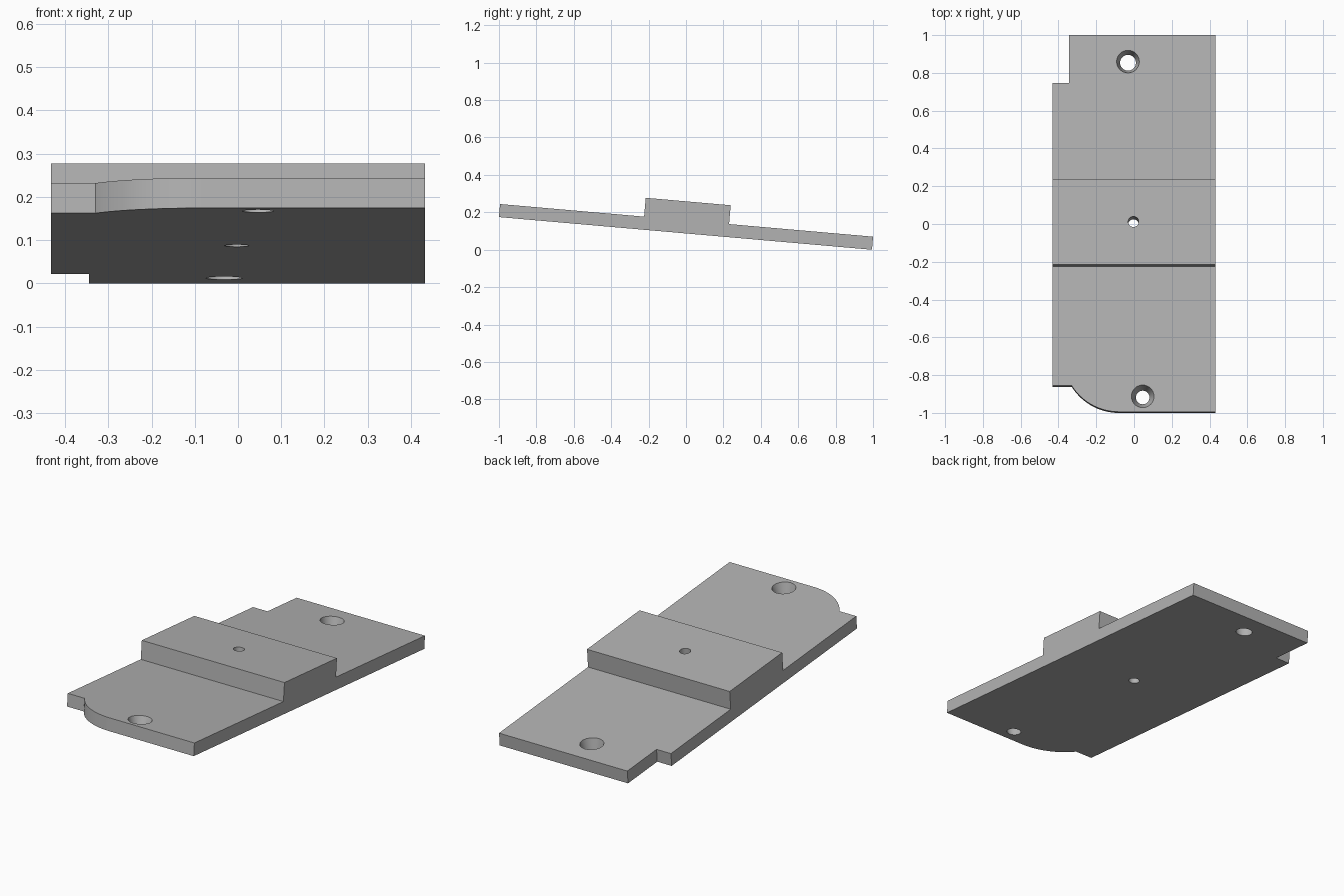
import bpy, bmesh, math
from mathutils import Matrix, Vector

if "Cube" in bpy.data.objects:
    bpy.data.objects.remove(bpy.data.objects["Cube"], do_unlink=True)

TILT = math.radians(5)
HALF_W, HALF_L = 0.432, 1.001
PLATE, BLOCK, BLOCK_HALF = 0.07, 0.171, 0.228

grey = bpy.data.materials.new("light grey")
grey.use_nodes = True
grey.diffuse_color = (0.45, 0.45, 0.45, 1)
grey.node_tree.nodes["Principled BSDF"].inputs["Base Color"].default_value = (0.45, 0.45, 0.45, 1)


def make_object(name, bm):
    bmesh.ops.recalc_face_normals(bm, faces=bm.faces)
    mesh = bpy.data.meshes.new(name)
    bm.to_mesh(mesh)
    bm.free()
    mesh.materials.append(grey)
    obj = bpy.data.objects.new(name, mesh)
    bpy.context.collection.objects.link(obj)
    return obj


def prism(name, points, direction):
    bm = bmesh.new()
    face = bm.faces.new([bm.verts.new(p) for p in points])
    ext = bmesh.ops.extrude_face_region(bm, geom=[face])
    moved = [v for v in ext["geom"] if isinstance(v, bmesh.types.BMVert)]
    bmesh.ops.translate(bm, verts=moved, vec=Vector(direction))
    return make_object(name, bm)


def cone_cutter(x, y, r_bottom, r_top, height):
    # Extend past both faces while keeping the radii at the surfaces
    extra = 0.2 * height
    slope = (r_top - r_bottom) / height * extra
    bm = bmesh.new()
    bmesh.ops.create_cone(bm, cap_ends=True, segments=64, radius1=r_bottom - slope,
                          radius2=r_top + slope, depth=height + 2 * extra,
                          matrix=Matrix.Translation((x, y, height / 2)))
    return make_object("hole_cutter", bm)


def combine(target, cutter, operation):
    cutter.hide_render = True
    mod = target.modifiers.new(operation.lower(), "BOOLEAN")
    mod.operation, mod.object, mod.solver = operation, cutter, "EXACT"
    bpy.context.view_layer.objects.active = target
    bpy.ops.object.modifier_apply(modifier=mod.name)
    bpy.data.objects.remove(cutter, do_unlink=True)


# Side profile: thin plate with a raised middle block
side = [(-HALF_L, 0), (HALF_L, 0), (HALF_L, PLATE), (BLOCK_HALF, PLATE), (BLOCK_HALF, BLOCK),
        (-BLOCK_HALF, BLOCK), (-BLOCK_HALF, PLATE), (-HALF_L, PLATE)]
plate = prism("stepped_mounting_plate", [(-0.6, y, z) for y, z in side], (1.2, 0, 0))

# Plan outline: square back notch and rounded front notch
far = HALF_L + 0.1
notch_y, radius, arc_x = -0.862, 0.294, -0.08
centre_y = radius - HALF_L
start = math.acos((centre_y - notch_y) / radius)
arc = [(arc_x - radius * math.sin(start * (1 - i / 24)),
        centre_y - radius * math.cos(start * (1 - i / 24))) for i in range(25)]
outline = arc + [(arc_x, -far), (HALF_W, -far), (HALF_W, far), (-0.345, far),
                 (-0.345, 0.747), (-HALF_W, 0.747), (-HALF_W, notch_y)]
combine(plate, prism("outline_cutter", [(x, y, -0.1) for x, y in outline], (0, 0, 0.5)), "INTERSECT")

# Tapered end holes and straight centre hole
for hole in [(-0.032, 0.86, 0.042, 0.06, PLATE), (0.046, -0.919, 0.036, 0.06, PLATE),
             (-0.003, 0, 0.028, 0.028, BLOCK)]:
    combine(plate, cone_cutter(*hole), "DIFFERENCE")

# Lean the part down towards the back and rest it on the ground
plate.data.transform(Matrix.Translation((0, -0.003, HALF_L * math.sin(TILT))) @ Matrix.Rotation(-TILT, 4, "X"))
bpy.ops.object.select_all(action="DESELECT")
plate.select_set(True)
bpy.context.view_layer.objects.active = plate
bpy.ops.object.shade_smooth_by_angle(angle=math.radians(30))
